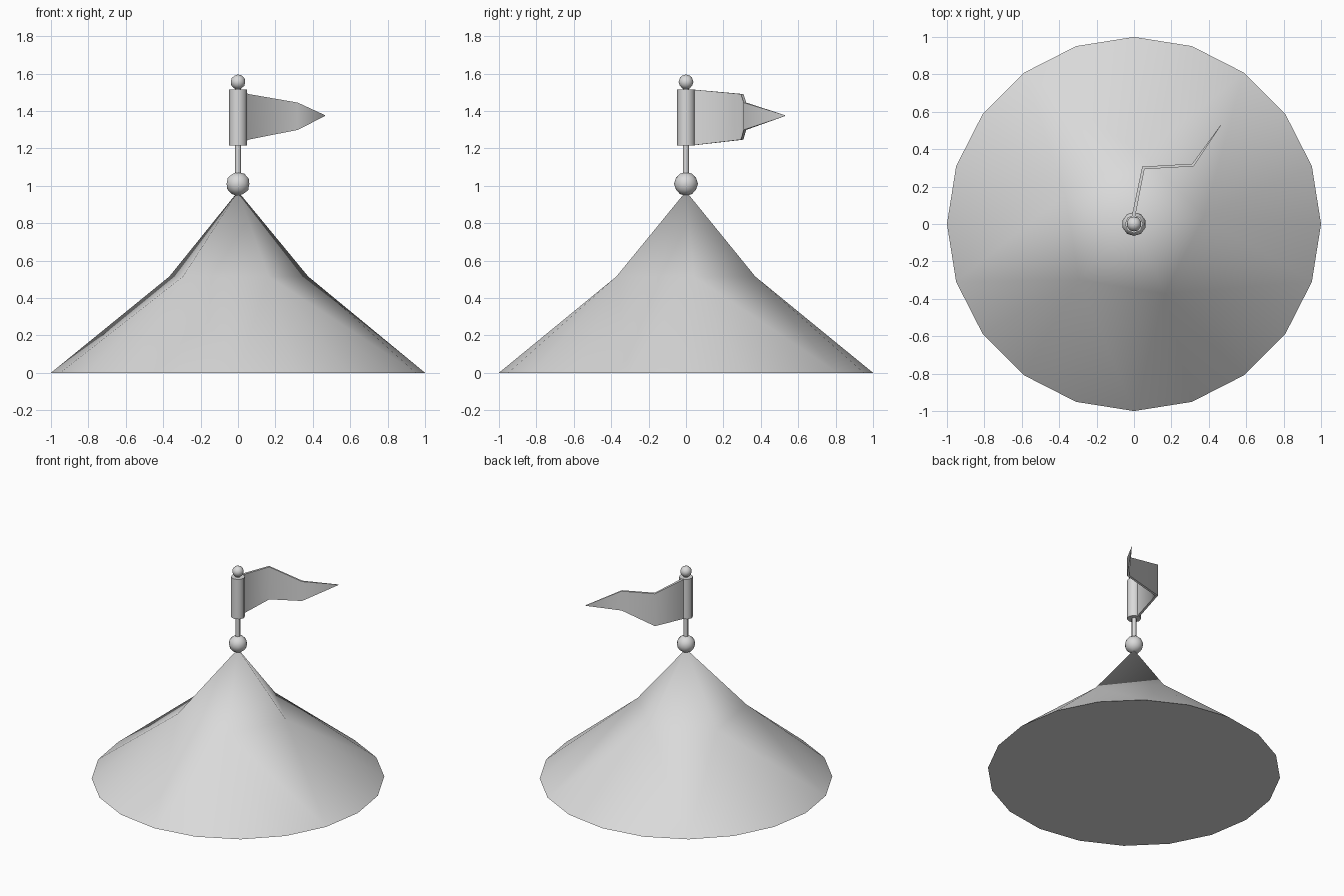
import bpy, bmesh, math
from mathutils import Vector

cube = bpy.data.objects.get("Cube")
if cube:
    bpy.data.objects.remove(cube, do_unlink=True)

grey = bpy.data.materials.new("plain grey")
grey.use_nodes = True
GREY = (0.7, 0.7, 0.7, 1)
grey.diffuse_color = GREY
grey.node_tree.nodes["Principled BSDF"].inputs["Base Color"].default_value = GREY


def finish(bm, name, angle=65):
    """Turn a bmesh into a named, shaded object."""
    bmesh.ops.recalc_face_normals(bm, faces=bm.faces)
    mesh = bpy.data.meshes.new(name)
    bm.to_mesh(mesh)
    bm.free()
    mesh.materials.append(grey)
    obj = bpy.data.objects.new(name, mesh)
    bpy.context.collection.objects.link(obj)
    bpy.ops.object.select_all(action='DESELECT')
    obj.select_set(True)
    bpy.context.view_layer.objects.active = obj
    bpy.ops.object.shade_smooth_by_angle(angle=math.radians(angle))
    return obj


def ring(bm, count, radius, z, start=0, centre=(0, 0)):
    """Add a ring of vertices; start is in degrees."""
    out = []
    for i in range(count):
        a = math.radians(start) + math.tau * i / count
        out.append(bm.verts.new((centre[0] + radius * math.cos(a),
                                 centre[1] + radius * math.sin(a), z)))
    return out


def tube(name, radius, bottom, top, sides):
    bm = bmesh.new()
    low, high = ring(bm, sides, radius, bottom), ring(bm, sides, radius, top)
    for i in range(sides):
        j = (i + 1) % sides
        bm.faces.new((low[i], low[j], high[j], high[i]))
    bm.faces.new(low)
    bm.faces.new(high)
    finish(bm, name)


def ball(name, radius, z, detail):
    bm = bmesh.new()
    bmesh.ops.create_icosphere(bm, subdivisions=detail, radius=radius)
    bmesh.ops.translate(bm, verts=bm.verts, vec=(0, 0, z))
    finish(bm, name)


# Roof: twenty-sided rim, five-cornered waist, pointed top
bm = bmesh.new()
rim = ring(bm, 20, 1, 0)
waist = ring(bm, 5, 0.395, 0.515, 9, (-0.015, -0.02))
apex = bm.verts.new((0, 0, 0.97))
bm.faces.new(rim)
for k in range(5):
    here, after = waist[k], waist[(k + 1) % 5]
    bm.faces.new((here, after, apex))
    first = 4 * k - 1
    for s in range(first, first + 3):
        bm.faces.new((here, rim[s % 20], rim[(s + 1) % 20]))
    bm.faces.new((here, rim[(first + 3) % 20], rim[(first + 4) % 20], after))
finish(bm, "roof")

# Pole with its finials and flag sleeve
tube("pole", 0.017, 0.95, 1.55, 6)
ball("lower_finial", 0.064, 1.01, 2)
ball("top_finial", 0.04, 1.555, 2)
tube("flag_sleeve", 0.049, 1.215, 1.515, 8)

# Flag: folded pennant as (x, y, half height), tapering to a point
stations = [(-0.005, 0.03, 0.15), (0.05, 0.3, 0.122),
            (0.315, 0.315, 0.073), (0.465, 0.53, 0.002)]
thick = [0.009, 0.009, 0.008, 0.001]
bm = bmesh.new()
rows = []
for i, (x, y, half) in enumerate(stations):
    a = Vector(stations[max(i - 1, 0)][:2])
    b = Vector(stations[min(i + 1, 3)][:2])
    along = (b - a).normalized()
    side = Vector((-along.y, along.x)) * thick[i]
    mid = 1.365 + 0.01 * i / 3
    rows.append([bm.verts.new((x + s * side.x, y + s * side.y, mid + t * half))
                 for s, t in ((1, 1), (1, -1), (-1, -1), (-1, 1))])
for p, q in zip(rows, rows[1:]):
    for i in range(4):
        j = (i + 1) % 4
        bm.faces.new((p[i], p[j], q[j], q[i]))
bm.faces.new(rows[0])
bm.faces.new(rows[-1])
finish(bm, "flag", 80)
